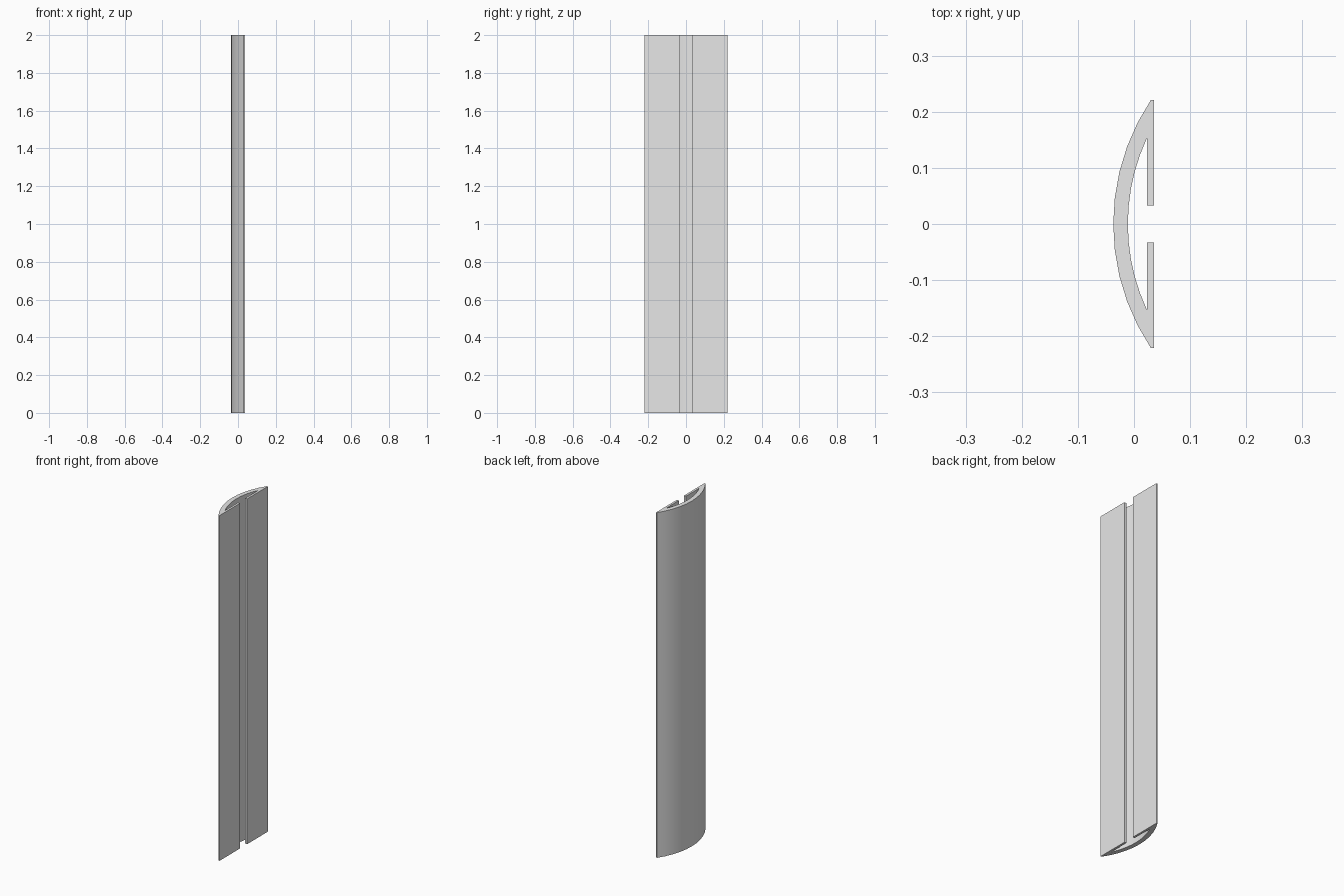
import bpy
import bmesh
import math

cube = bpy.data.objects.get("Cube")
if cube:
    bpy.data.objects.remove(cube, do_unlink=True)

HEIGHT = 2.0
BACK = 0.036       # flat mounting face
LIP_INNER = 0.023  # inner face of the lips
SLOT = 0.033       # half width of the slot


def arc(apex_x, end_x, half_width, segments):
    """Shallow arc through the apex, from -half_width to +half_width in y."""
    rise = end_x - apex_x
    radius = (half_width ** 2 + rise ** 2) / (2 * rise)
    sweep = math.asin(half_width / radius)
    points = []
    for i in range(segments + 1):
        a = sweep * (2 * i / segments - 1)
        points.append((apex_x + radius * (1 - math.cos(a)), radius * math.sin(a)))
    return points


# Closed cross-section: bowed outside, lips, hollow inside
outer = arc(-0.037, 0.030, 0.221, 10)
inner = arc(-0.011, LIP_INNER, 0.153, 10)
profile = (outer
           + [(BACK, 0.221), (BACK, SLOT), (LIP_INNER, SLOT)]
           + inner[::-1]
           + [(LIP_INNER, -SLOT), (BACK, -SLOT), (BACK, -0.221)])

# Extrude the cross-section upwards
bm = bmesh.new()
base = bm.faces.new([bm.verts.new((x, y, 0)) for x, y in profile])
result = bmesh.ops.extrude_face_region(bm, geom=[base], use_keep_orig=True)
top = [v for v in result["geom"] if isinstance(v, bmesh.types.BMVert)]
bmesh.ops.translate(bm, verts=top, vec=(0, 0, HEIGHT))
bmesh.ops.recalc_face_normals(bm, faces=bm.faces)
mesh = bpy.data.meshes.new("slotted_cover_strip")
bm.to_mesh(mesh)
bm.free()

strip = bpy.data.objects.new("slotted_cover_strip", mesh)
bpy.context.collection.objects.link(strip)

# Plain grey finish
grey = bpy.data.materials.new("light_grey")
grey.use_nodes = True
colour = (0.8, 0.8, 0.8, 1)
grey.diffuse_color = colour
grey.node_tree.nodes["Principled BSDF"].inputs["Base Color"].default_value = colour
mesh.materials.append(grey)

# Smooth the curve, keep the corners crisp
bpy.ops.object.select_all(action="DESELECT")
strip.select_set(True)
bpy.context.view_layer.objects.active = strip
bpy.ops.object.shade_smooth_by_angle(angle=math.radians(20))
